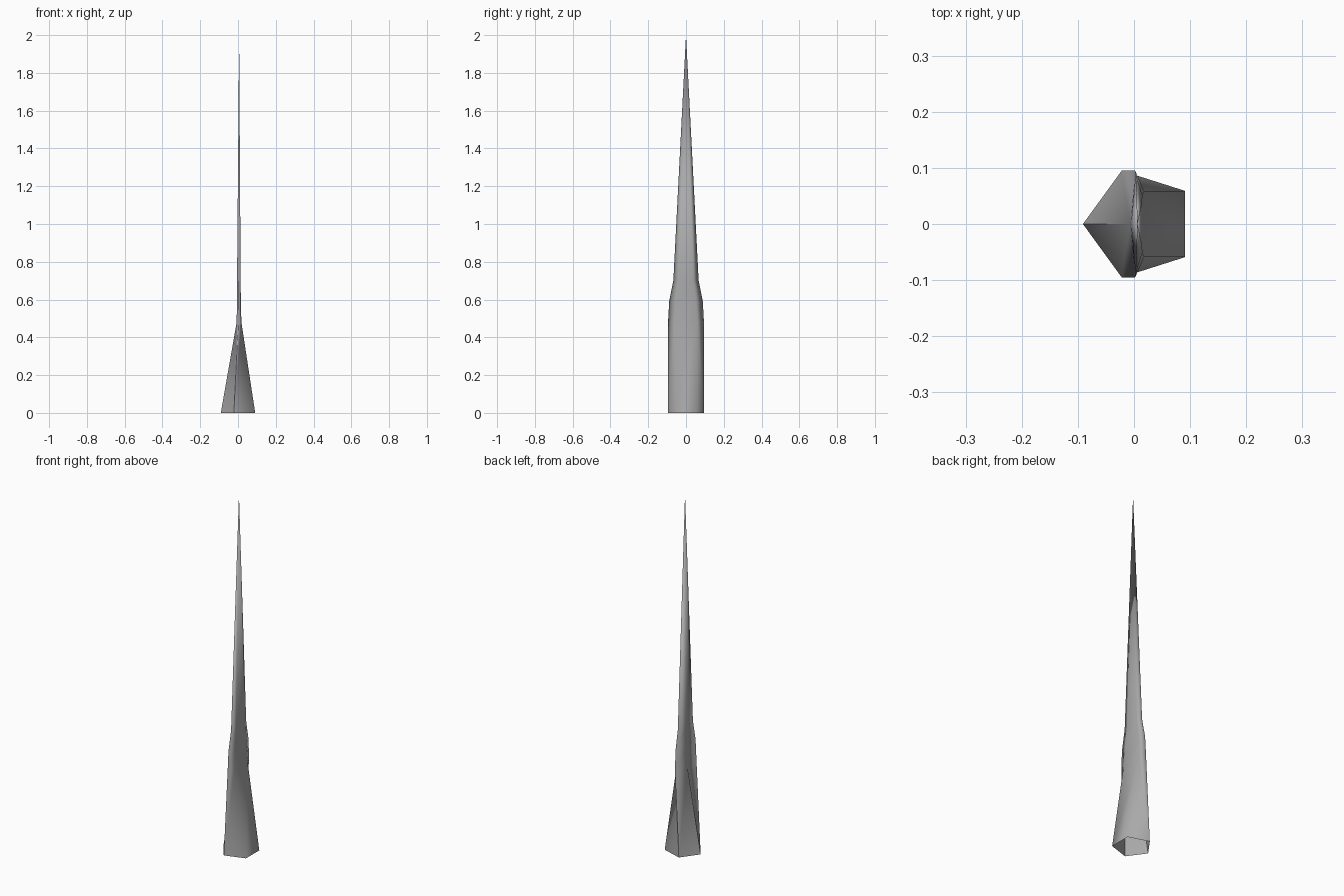
import bpy, bmesh

if "Cube" in bpy.data.objects:
    bpy.data.objects.remove(bpy.data.objects["Cube"])

# Rings of the spike: height, ridge x, side (x, y), back (x, y)
rings = [
    (0.00, -0.091, (-0.022, 0.095), (0.091, 0.059)),
    (0.48, -0.007, (0.002, 0.095), (0.018, 0.059)),
    (0.59, -0.006, (0.003, 0.089), (0.015, 0.050)),
    (0.70, -0.005, (0.004, 0.067), (0.014, 0.036)),
]
tip_pos = (0.006, 0, 2.0)

bm = bmesh.new()


def make_ring(z, ridge, side, back):
    pts = [(ridge, 0), (side[0], -side[1]), (back[0], -back[1]), back, side]
    return [bm.verts.new((x, y, z)) for x, y in pts]


# Five-sided hollow body, flattened into a blade (open underneath);
# the twisted panels fan out from the side corners, alike on both halves
loops = [make_ring(*r) for r in rings]
for low, high in zip(loops, loops[1:]):
    for i in range(5):
        j = (i + 1) % 5
        a, b, c, d = low[i], low[j], high[j], high[i]
        if i == 2:
            bm.faces.new((a, b, c, d))
        elif i in (1, 4):
            bm.faces.new((a, b, c))
            bm.faces.new((a, c, d))
        else:
            bm.faces.new((a, b, d))
            bm.faces.new((b, c, d))

# Long tapering point
tip = bm.verts.new(tip_pos)
for i in range(5):
    bm.faces.new((loops[-1][i], loops[-1][(i + 1) % 5], tip))

# Smooth blade with crisp ridge and side corners on the flared foot
for f in bm.faces:
    f.smooth = True
for i in (0, 1, 4):
    bm.edges.get((loops[0][i], loops[1][i])).smooth = False

bm.normal_update()
mesh = bpy.data.meshes.new("blade_spike")
bm.to_mesh(mesh)
bm.free()
spike = bpy.data.objects.new("blade_spike", mesh)
bpy.context.collection.objects.link(spike)

# Dark grey finish
grey = bpy.data.materials.new("dark_grey")
grey.diffuse_color = (0.4, 0.4, 0.4, 1)
grey.use_nodes = True
grey.node_tree.nodes["Principled BSDF"].inputs["Base Color"].default_value = grey.diffuse_color
mesh.materials.append(grey)
